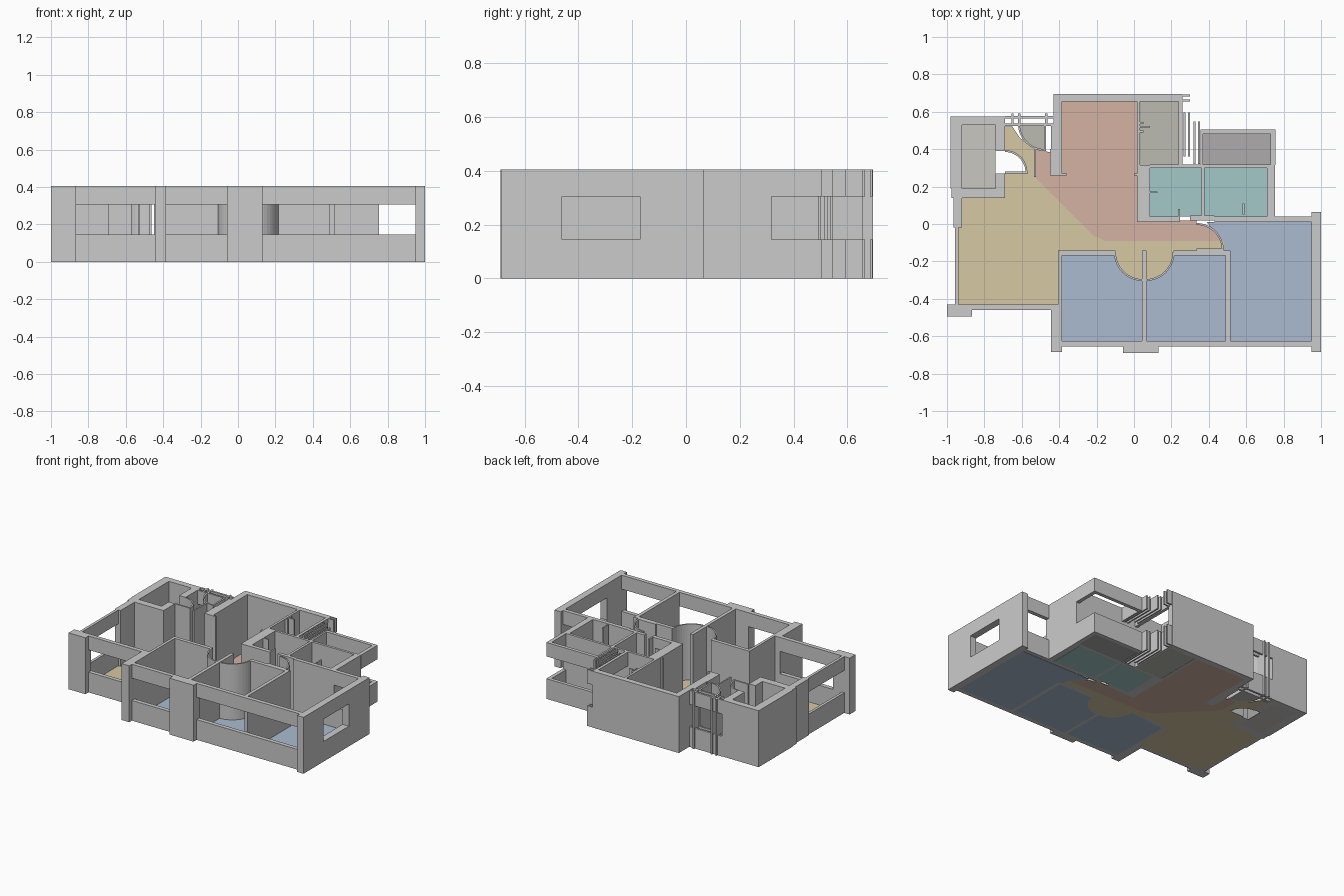
import bpy, bmesh, math

if "Cube" in bpy.data.objects:
    bpy.data.objects.remove(bpy.data.objects["Cube"])

H, SILL, HEAD = 0.405, 0.145, 0.305


def prism(name, pts, z0, z1, color=None):
    """Extrude a plan outline between two heights."""
    bm = bmesh.new()
    low = bm.faces.new([bm.verts.new((x, y, z0)) for x, y in pts])
    ext = bmesh.ops.extrude_face_region(bm, geom=[low])
    for v in ext["geom"]:
        if isinstance(v, bmesh.types.BMVert):
            v.co.z = z1
    bmesh.ops.recalc_face_normals(bm, faces=bm.faces[:])
    me = bpy.data.meshes.new(name)
    bm.to_mesh(me)
    bm.free()
    ob = bpy.data.objects.new(name, me)
    bpy.context.collection.objects.link(ob)
    if color:
        mat = bpy.data.materials.get(color[0]) or bpy.data.materials.new(color[0])
        mat.diffuse_color = (*color[1], 1)
        mat.use_nodes = True
        mat.node_tree.nodes["Principled BSDF"].inputs["Base Color"].default_value = mat.diffuse_color
        me.materials.append(mat)
    return ob


def rect(x0, x1, y0, y1):
    return [(x0, y0), (x1, y0), (x1, y1), (x0, y1)]


def wall(name, *r):
    prism(name, rect(*r), 0, H)


def window(name, *r):
    prism(name + "_sill", rect(*r), 0, SILL)
    prism(name + "_lintel", rect(*r), HEAD, H)


def arc(cx, cy, r, a0, a1, n=12):
    return [(cx + r * math.cos(math.radians(a0 + (a1 - a0) * i / n)),
             cy + r * math.sin(math.radians(a0 + (a1 - a0) * i / n))) for i in range(n + 1)]


def door_arc(name, cx, cy, r, a0, a1, t=0.01):
    prism(name, arc(cx, cy, r, a0, a1) + arc(cx, cy, r - t, a1, a0), 0, H)


def floor(name, pts, color):
    prism(name, pts, 0, 0.004, color)


YELLOW = ("yellow", (.67, .58, .36))
ORANGE = ("orange", (.66, .45, .37))
BLUE = ("blue", (.40, .50, .64))
TEAL = ("teal", (.37, .58, .58))
STONE = ("stone", (.58, .57, .53))
KITCHEN = ("kitchen_grey", (.50, .50, .45))
DARK = ("dark_grey", (.42, .41, .41))

# Door swings: centre, radius, start angle, end angle
bed1 = (0.048, -0.15, 0.155, 180, 270)
bed2 = (0.062, -0.15, 0.155, 270, 360)
bed3 = (0.335, -0.14, 0.145, 0, 90)
entry = (-0.475, 0.535, 0.145, 180, 270)
closet = (-0.69, 0.275, 0.12, 0, 90)
for name, a in (("bed1", bed1), ("bed2", bed2), ("bed3", bed3), ("entry", entry), ("closet", closet)):
    door_arc(name + "_door_arc", *a)

# Floors
diag = [(-0.53, 0.25), (-0.21, -0.07), (-0.19, -0.07), (-0.16, -0.09)]
floor("living_floor", [(-0.94, -0.43), (-0.4, -0.43), (-0.4, -0.15)] + arc(*bed1) + arc(*bed2)
      + [(0.48, -0.15), (0.48, -0.09)] + diag[::-1]
      + [(-0.53, 0.40), (-0.61, 0.46), (-0.65, 0.52), (-0.69, 0.52), (-0.69, 0.395)]
      + arc(*closet)[::-1] + [(-0.69, 0.275), (-0.69, 0.14), (-0.94, 0.14)], YELLOW)
floor("dining_floor", [(-0.385, 0.655), (-0.385, 0.27), (-0.43, 0.27), (-0.43, 0.38), (-0.53, 0.4)]
      + diag + [(0.475, -0.09)] + arc(*bed3)[4:] + [(0.335, 0.02), (0.015, 0.02), (0.015, 0.655)], ORANGE)
floor("entry_floor", arc(*entry) + [(-0.475, 0.53)], KITCHEN)
floor("bed1_floor", [(-0.385, -0.625), (0.043, -0.625)] + arc(*bed1)[::-1] + [(-0.385, -0.165)], BLUE)
floor("bed2_floor", [(0.49, -0.625), (0.49, -0.165)] + arc(*bed2)[::-1] + [(0.066, -0.625)], BLUE)
floor("bed3_floor", [(0.515, -0.625), (0.95, -0.625), (0.95, 0.01), (0.39, 0.01)]
      + arc(*bed3)[::-1][4:] + [(0.515, -0.15)], BLUE)
floor("left_bath_floor", rect(0.085, 0.36, 0.04, 0.3), TEAL)
floor("right_bath_floor", rect(0.378, 0.71, 0.04, 0.3), TEAL)
floor("kitchen_floor", rect(0.035, 0.245, 0.315, 0.655), KITCHEN)
floor("balcony_floor", rect(0.37, 0.73, 0.315, 0.48), DARK)
floor("closet_floor", rect(-0.92, -0.74, 0.19, 0.53), STONE)

# Front piers and windows
wall("front_left_pier", -1, -0.866, -0.495, -0.43)
window("living_window", -0.866, -0.445, -0.46, -0.43)
wall("front_mid_left_pier", -0.445, -0.385, -0.685, -0.43)
window("bed1_window", -0.385, -0.06, -0.655, -0.625)
wall("front_centre_pier", -0.06, 0.13, -0.69, -0.625)
window("bed2_window", 0.13, 0.95, -0.655, -0.625)

# Right side
wall("front_right_pier", 0.95, 1, -0.685, -0.46)
window("right_window", 0.95, 1, -0.46, -0.17)
wall("back_right_pier", 0.95, 1, -0.17, 0.065)
window("bed3_back_window", 0.755, 0.95, 0.012, 0.04)
wall("bath_right_wall", 0.712, 0.755, 0.012, 0.315)

# Balcony parapet with open middle band
window("balcony_back", 0.355, 0.757, 0.48, 0.505)
window("balcony_right", 0.73, 0.757, 0.315, 0.48)
window("balcony_left", 0.355, 0.368, 0.315, 0.48)

# Kitchen and dining shell
wall("dining_back_wall", -0.43, 0.258, 0.655, 0.695)
wall("dining_left_wall", -0.43, -0.385, 0.26, 0.655)
wall("kitchen_divider", 0.015, 0.032, 0.315, 0.655)
window("kitchen_right", 0.237, 0.258, 0.315, 0.655)
for i, (x, y0, y1) in enumerate(((0.265, 0.36, 0.595), (0.29, 0.36, 0.595), (0.318, 0.32, 0.547), (0.342, 0.32, 0.547))):
    window(f"kitchen_ledge_{i}", x, x + 0.01, y0, y1)
for i, y in enumerate((0.655, 0.683)):
    window(f"corner_ledge_{i}", 0.258, 0.3, y, y + 0.01)
wall("dining_left_jamb", -0.385, -0.36, 0.258, 0.27)
wall("dining_right_jamb", 0, 0.02, 0.258, 0.27)
for i, y in enumerate((0.49, 0.515, 0.535)):
    wall(f"kitchen_door_fin_{i}", 0.032, 0.05 + 0.035 * (i == 1), y, y + 0.01)

# Bathrooms
wall("bath_left_wall", 0.015, 0.085, 0.012, 0.315)
wall("bath_back_wall", 0.085, 0.755, 0.3, 0.318)
wall("bath_divider", 0.36, 0.378, 0.03, 0.3)
wall("bath_front_left", 0.085, 0.245, 0.012, 0.04)
wall("bath_front_mid", 0.3, 0.43, 0.02, 0.045)
wall("bath_front_right", 0.43, 0.755, 0.012, 0.04)
wall("left_bath_fin", 0.235, 0.247, 0.04, 0.08)
wall("left_bath_shelf", 0.085, 0.125, 0.165, 0.175)
wall("right_bath_fin", 0.58, 0.59, 0.05, 0.11)

# Bedroom partitions
wall("bed1_left_wall", -0.405, -0.385, -0.43, -0.142)
wall("bed1_corridor_wall", -0.385, -0.1, -0.168, -0.142)
wall("bed2_corridor_wall", 0.21, 0.515, -0.168, -0.142)
wall("bed1_bed2_wall", 0.043, 0.067, -0.625, -0.142)
wall("bed2_bed3_wall", 0.49, 0.515, -0.625, -0.168)
wall("bed3_door_leaf", 0.335, 0.48, -0.142, -0.132)

# Left wing
window("left_window", -0.957, -0.937, -0.43, -0.02)
wall("left_mid_wall", -0.965, -0.92, -0.02, 0.145)
wall("closet_front_wall", -0.975, -0.69, 0.14, 0.19)
wall("closet_left_wall", -0.98, -0.92, 0.19, 0.575)
wall("closet_back_wall", -0.92, -0.69, 0.53, 0.575)
wall("closet_right_back", -0.74, -0.69, 0.39, 0.53)
wall("closet_right_front", -0.74, -0.69, 0.19, 0.27)
wall("closet_door_leaf", -0.69, -0.57, 0.268, 0.28)

# Entrance: open frames with thin jambs
window("entry_inner_frame", -0.69, -0.43, 0.525, 0.537)
window("entry_outer_frame", -0.69, -0.43, 0.563, 0.577)
for i, x in enumerate((-0.655, -0.62, -0.475)):
    wall(f"entry_jamb_{i}", x, x + 0.012, 0.525, 0.59)
wall("entry_door_leaf", -0.482, -0.47, 0.39, 0.53)
wall("entry_side_post", -0.445, -0.43, 0.4, 0.53)
wall("entry_side_wall", -0.45, -0.43, 0.26, 0.4)
wall("entry_sidelight", -0.535, -0.525, 0.25, 0.41)
